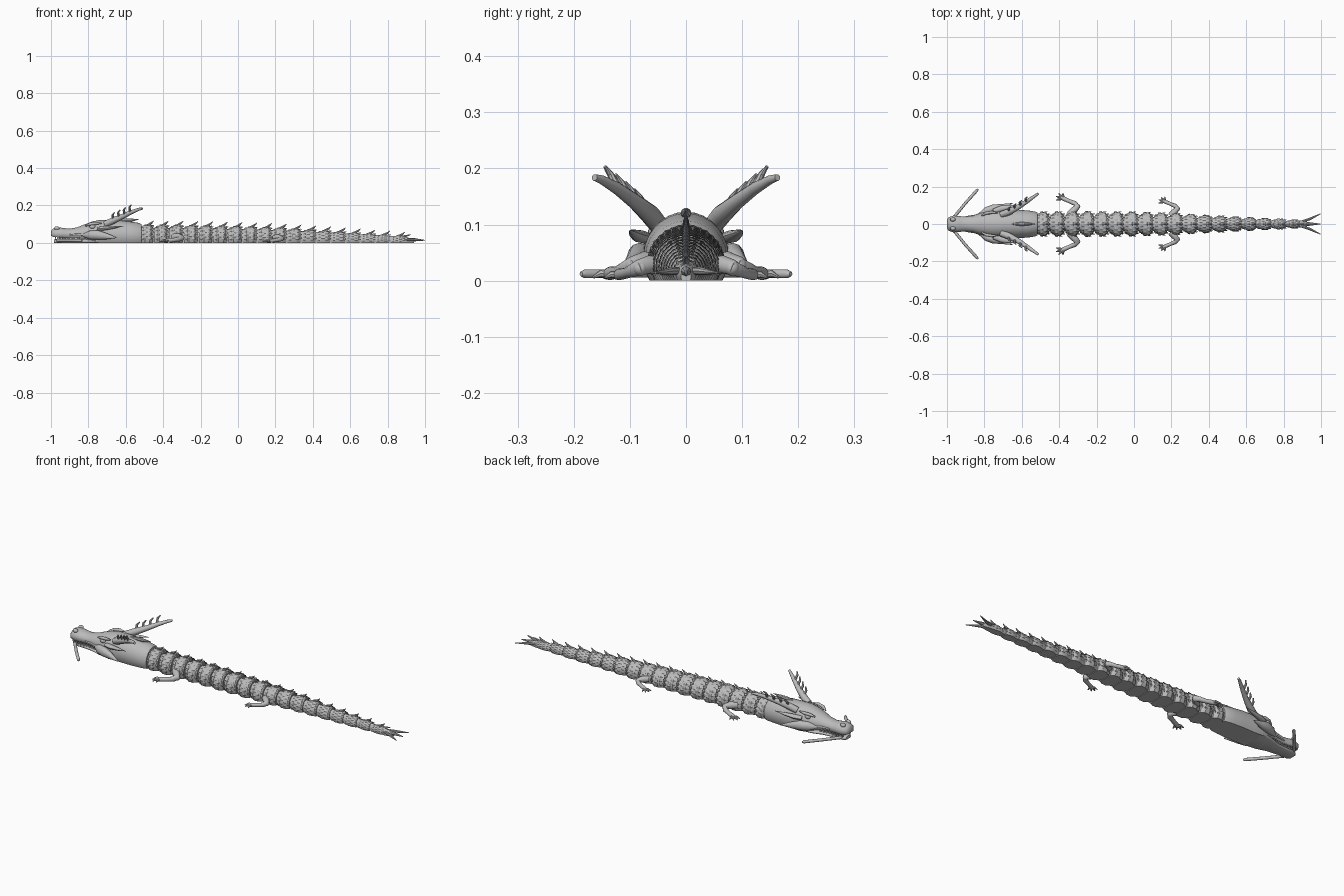
import bpy, bmesh, math
from mathutils import Vector

cube = bpy.data.objects.get("Cube")
if cube:
    bpy.data.objects.remove(cube, do_unlink=True)

grey = bpy.data.materials.new("stone grey")
grey.use_nodes = True
grey.diffuse_color = (0.5, 0.5, 0.5, 1)
grey.node_tree.nodes["Principled BSDF"].inputs["Base Color"].default_value = (0.5, 0.5, 0.5, 1)


def finish(bm, name, angle=40):
    bmesh.ops.recalc_face_normals(bm, faces=bm.faces)
    mesh = bpy.data.meshes.new(name)
    bm.to_mesh(mesh)
    bm.free()
    mesh.materials.append(grey)
    ob = bpy.data.objects.new(name, mesh)
    bpy.context.collection.objects.link(ob)
    if angle:
        bpy.ops.object.select_all(action='DESELECT')
        ob.select_set(True)
        bpy.context.view_layer.objects.active = ob
        bpy.ops.object.shade_smooth_by_angle(angle=math.radians(angle))
    return ob


def skin(bm, rings):
    """Join rings of points into a closed skin."""
    loops = [[bm.verts.new(p) for p in ring] for ring in rings]
    n = len(loops[0])
    for a, b in zip(loops, loops[1:]):
        for i in range(n):
            bm.faces.new((a[i], a[(i + 1) % n], b[(i + 1) % n], b[i]))
    bm.faces.new(loops[0])
    bm.faces.new(loops[-1])


def arch(x, w, bottom, top, n=20):
    """Rounded section with a flat underside."""
    ring = []
    h = top - bottom
    for i in range(n + 1):
        t = math.radians(-32.6 + 245.2 * i / n)
        ring.append(Vector((x, w * math.cos(t), bottom + h * (0.35 + 0.65 * math.sin(t)))))
    return ring


def tube(bm, path, n=10, flat=1.0):
    """Tapered tube through (x, y, z, radius) points."""
    pts = [Vector(p[:3]) for p in path]
    rings = []
    for i, p in enumerate(pts):
        d = (pts[min(i + 1, len(pts) - 1)] - pts[max(i - 1, 0)]).normalized()
        side = d.cross(Vector((0, 0, 1)))
        side = side.normalized() if side.length > 0.01 else Vector((0, 1, 0))
        up = side.cross(d)
        r = path[i][3]
        rings.append([p + side * r * math.cos(a) + up * r * flat * math.sin(a)
                      for a in (math.tau * k / n for k in range(n))])
    skin(bm, rings)


def ball(bm, c, size):
    made = bmesh.ops.create_uvsphere(bm, u_segments=14, v_segments=8, radius=1)["verts"]
    for v in made:
        v.co = Vector(c) + Vector(v.co[k] * size[k] for k in range(3))


def interp(table, x):
    for a, b in zip(table, table[1:]):
        if x <= b[0]:
            f = (x - a[0]) / (b[0] - a[0])
            return [p + (q - p) * f for p, q in zip(a[1:], b[1:])]
    return table[-1][1:]


def both(name, build, angle=40):
    for side, s in (("left", 1), ("right", -1)):
        bm = bmesh.new()
        build(bm, s)
        finish(bm, side + "_" + name, angle)


# Head and neck: x, half width, underside, top
skull = [(-1, .022, .038, .062), (-.99, .037, .033, .076), (-.965, .045, .03, .084),
         (-.93, .042, .03, .079), (-.9, .039, .029, .076), (-.86, .044, .028, .083),
         (-.82, .058, .022, .099), (-.78, .07, .006, .114), (-.74, .077, 0, .122),
         (-.69, .074, 0, .123), (-.63, .076, 0, .12), (-.57, .073, 0, .113),
         (-.53, .067, 0, .107), (-.515, .06, 0, .1)]
bm = bmesh.new()
skin(bm, [arch(*s) for s in skull])
finish(bm, "head", 50)

# Lower jaw and mouth filling
bm = bmesh.new()
skin(bm, [arch(x, w, 0, z) for x, w, z in
          ((-.985, .02, .018), (-.97, .035, .021), (-.92, .036, .02), (-.86, .042, .02),
           (-.8, .062, .026), (-.74, .07, .03))])
finish(bm, "lower_jaw")
bm = bmesh.new()
skin(bm, [arch(x, w, .008, .045) for x, w in ((-.96, .022), (-.88, .028), (-.78, .045))])
finish(bm, "tongue")

# Teeth
bm = bmesh.new()
for s in (1, -1):
    for i in range(8):
        x = -.975 + i * .018
        y = s * (interp(skull, x)[0] - .008)
        tube(bm, [(x, y, .04, .005), (x, y, .016, .001)], 6)
        tube(bm, [(x + .009, y * .95, .012, .005), (x + .009, y * .95, .032, .001)], 6)
finish(bm, "teeth")


def face_details(bm, s):
    ball(bm, (-.778, s * .058, .086), (.016, .01, .011))
    tube(bm, [(-.815, s * .045, .091, .004), (-.79, s * .058, .101, .008),
              (-.76, s * .063, .104, .008), (-.73, s * .06, .105, .003)])
    ball(bm, (-.968, s * .024, .078), (.015, .011, .011))
    tube(bm, [(-.9, s * .038, .043, .004), (-.85, s * .044, .045, .006), (-.8, s * .062, .04, .006)])


both("eye_and_nostril", face_details)


# Cheek fins sweep back into points
def cheek(bm, s):
    tube(bm, [(-.83, s * .05, .04, .006), (-.79, s * .07, .042, .02), (-.75, s * .084, .042, .021),
              (-.71, s * .092, .036, .015), (-.65, s * .11, .028, .002)], 12, 1.2)
    tube(bm, [(-.75, s * .068, .075, .014), (-.71, s * .082, .079, .016),
              (-.66, s * .092, .084, .01), (-.61, s * .1, .09, .001)], 12, .7)


both("cheek_and_ear", cheek)


def whisker(bm, s):
    tube(bm, [(-.965, s * .033, .013, .008), (-.9, s * .113, .013, .008),
              (-.84, s * .18, .012, .008), (-.834, s * .187, .012, .004)])


both("whisker", whisker)

# Branching horns
horn_path = [(-.71, .05, .1, .017), (-.67, .064, .118, .018), (-.62, .09, .14, .014),
             (-.57, .122, .164, .011), (-.53, .15, .18, .008), (-.512, .163, .184, .006)]


def horn(bm, s):
    tube(bm, [(x, s * y, z, r) for x, y, z, r in horn_path])
    for i in range(4):
        x = -.665 + i * .03
        y, z, r = interp(horn_path, x)
        tube(bm, [(x, s * y, z, .008), (x - .006, s * (y + .016), z + .028, .006),
                  (x + .004, s * (y + .026), z + .042, .003)], 8)


both("horn", horn)

# Crest on the nape
bm = bmesh.new()
tube(bm, [(-.66, 0, .118, .003), (-.61, 0, .12, .01), (-.57, 0, .121, .009), (-.53, 0, .126, .001)], 8)
finish(bm, "nape_crest")

# Body: x, half width, height
body = [(-.53, .064, .1), (-.3, .066, .098), (0, .064, .091), (.2, .058, .084),
        (.4, .046, .073), (.6, .036, .058), (.8, .026, .044), (.92, .019, .032)]
COUNT = 18
STEP = 1.42 / COUNT
bm_seg, bm_scale, bm_spike = bmesh.new(), bmesh.new(), bmesh.new()
for k in range(COUNT):
    x0 = -.525 + k * STEP
    w, h = interp(body, x0 + STEP / 2)
    # Armoured block with a narrow link towards the next one
    block = [(0, .74, .84), (.16, .8, .88), (.34, 1, .95), (.66, 1, .96), (.84, .8, .92), (.9, .74, .86)]
    skin(bm_seg, [arch(x0 + STEP * f, w * a, 0, h * b, 14) for f, a, b in block])
    skin(bm_seg, [arch(x0 + STEP * f, w * .6, .003, h * .8, 10) for f in (.8, 1.15)])
    # Overlapping scales in staggered rows
    for row, (f, a, b) in enumerate(((.2, .83, .9), (.42, 1, .96), (.66, 1, .97), (.86, .8, .93))):
        ring = arch(x0 + STEP * f, w * a, 0, h * b, 22)
        mid = Vector((x0 + STEP * f, 0, h * .35))
        for i in range(2 + row % 2, 21, 2):
            c = ring[i]
            out = (c - mid).normalized()
            along = (ring[i + 1] - ring[i - 1]) * .5
            dx = Vector((STEP * .15, 0, 0))
            lift = out * h * .04
            tip = bm_scale.verts.new(c + lift)
            rim = [bm_scale.verts.new(p) for p in
                   (c - dx, c + along, c + dx + lift * .6, c - along)]
            for j in range(4):
                bm_scale.faces.new((rim[j], rim[(j + 1) % 4], tip))
            bm_scale.faces.new(rim)
    # Dorsal spike leaning back
    tube(bm_spike, [(x0 + STEP * .3, 0, h * .9, .002), (x0 + STEP * .55, 0, h * .95, .007),
                    (x0 + STEP * .8, 0, h + .008, .005), (x0 + STEP * .95, 0, h + .019, .001)], 8)
finish(bm_seg, "body_segments", 30)
finish(bm_scale, "body_scales", 0)
finish(bm_spike, "dorsal_spikes")


# Legs: hip, joint, foot, with spread toes
def leg_pair(name, x, y, size):
    def build(bm, s):
        def at(dx, dy, z, r):
            return (x + dx * size, s * (y + dy * size), z * size, r * size)
        tube(bm, [at(0, -.01, .032, .018), at(.025, .015, .033, .019), at(.043, .035, .027, .016),
                  at(.03, .05, .02, .013), at(0, .062, .015, .011), at(-.03, .075, .013, .012),
                  at(-.045, .082, .011, .009)], 12)
        ball(bm, at(.04, .033, .026, 0)[:3], (.018 * size, .016 * size, .016 * size))
        for dx, dy in ((-.072, .068), (-.072, .088), (-.058, .104), (-.035, .106)):
            tube(bm, [at(-.034, .077, .011, .008), at((dx - .034) / 2, (dy + .077) / 2, .013, .007),
                      at(dx, dy, .006, .002)], 8)
    both(name, build)


leg_pair("front_leg", -.345, .06, 1)
leg_pair("rear_leg", .195, .053, .87)

# Tail tip with a fan of points
bm = bmesh.new()
skin(bm, [arch(x, w, 0, z, 12) for x, w, z in ((.87, .019, .034), (.9, .018, .03), (.94, .009, .022))])
for end_x, end_y, r in ((.998, 0, .009), (.998, .055, .007), (.998, -.055, .007),
                        (.95, .036, .006), (.95, -.036, .006)):
    tube(bm, [(.885, end_y * .15, .018, r), (.885 + (end_x - .885) * .5, end_y * .5, .017, r),
              (end_x, end_y, .014, .002)], 8)
tube(bm, [(.87, 0, .03, .008), (.9, 0, .038, .005), (.925, 0, .044, .001)], 8)
finish(bm, "tail_fan")
